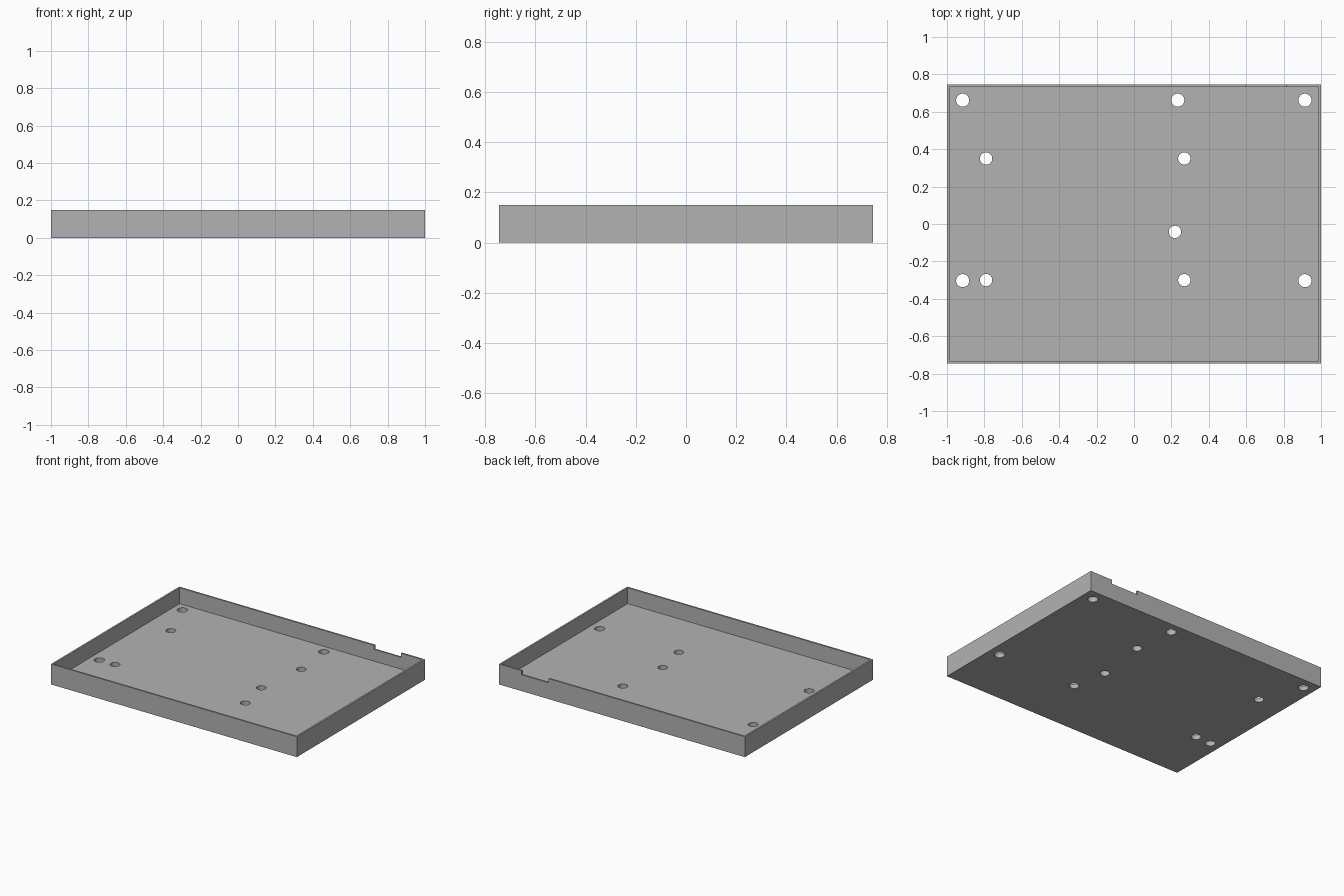
import bpy

if "Cube" in bpy.data.objects:
    bpy.data.objects.remove(bpy.data.objects["Cube"], do_unlink=True)

LENGTH, DEPTH, HEIGHT = 2.0, 1.49, 0.15
WALL, FLOOR = 0.013, 0.033

grey = bpy.data.materials.new("plain_grey")
grey.use_nodes = True
colour = (0.45, 0.45, 0.45, 1)
grey.diffuse_color = colour
grey.node_tree.nodes["Principled BSDF"].inputs["Base Color"].default_value = colour


def box(name, low, high):
    """Axis-aligned box between two corners."""
    centre = [(a + b) / 2 for a, b in zip(low, high)]
    bpy.ops.mesh.primitive_cube_add(size=1, location=centre)
    obj = bpy.context.object
    obj.name = name
    obj.scale = [b - a for a, b in zip(low, high)]
    bpy.ops.object.transform_apply(location=True, rotation=False, scale=True)
    obj.data.materials.append(grey)
    return obj


def cut(target, cutter):
    """Subtract the cutter from the target and discard it."""
    cutter.hide_render = True
    mod = target.modifiers.new("cut", 'BOOLEAN')
    mod.operation, mod.solver, mod.object = 'DIFFERENCE', 'EXACT', cutter
    bpy.context.view_layer.objects.active = target
    bpy.ops.object.modifier_apply(modifier=mod.name)
    bpy.data.objects.remove(cutter, do_unlink=True)


# Shallow tray with thin walls
hx, hy = LENGTH / 2, DEPTH / 2
tray = box("tray", (-hx, -hy, 0), (hx, hy, HEIGHT))
cut(tray, box("cavity", (WALL - hx, WALL - hy, FLOOR), (hx - WALL, hy - WALL, 1)))

# Notch in the rim of the back wall
cut(tray, box("rim_notch", (0.595, hy - 0.05, HEIGHT - 0.03), (0.815, hy + 0.05, 1)))

# Mounting holes through the floor: outer corners, then inner board pattern
outer = [(x, y) for x in (-0.916, 0.914) for y in (-0.303, 0.662)] + [(0.234, 0.662)]
inner = [(x, y) for x in (-0.791, 0.269) for y in (-0.3, 0.35)] + [(0.219, -0.042)]
for radius, centres in ((0.035, outer), (0.033, inner)):
    for x, y in centres:
        bpy.ops.mesh.primitive_cylinder_add(vertices=32, radius=radius, depth=0.1,
                                            location=(x, y, FLOOR / 2))
        drill = bpy.context.object
        drill.data.materials.append(grey)
        cut(tray, drill)

# Smooth hole walls, keeping every edge sharp
bpy.ops.object.select_all(action='DESELECT')
tray.select_set(True)
bpy.context.view_layer.objects.active = tray
bpy.ops.object.shade_smooth_by_angle()
